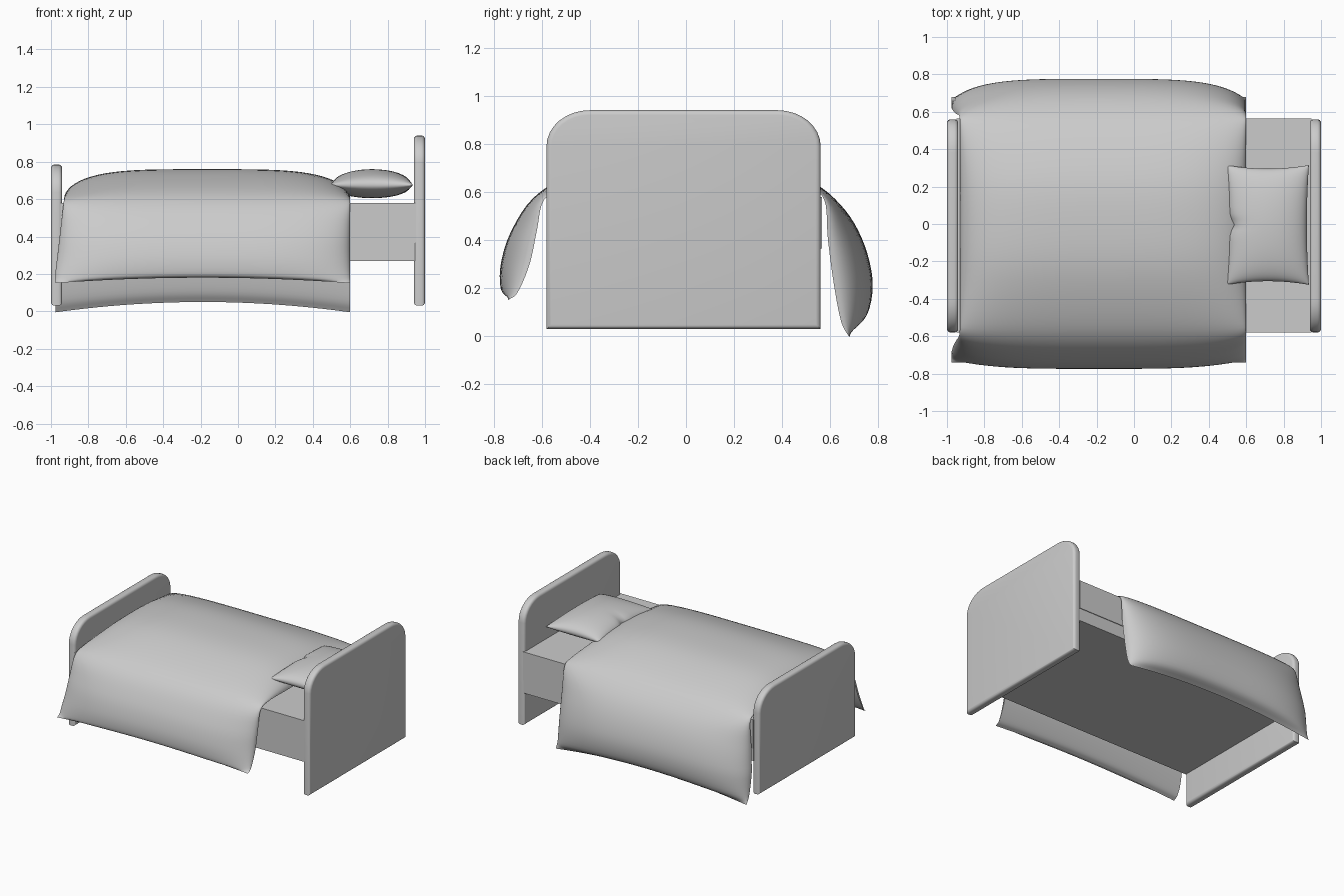
import bpy, bmesh, math
from mathutils import Vector

if "Cube" in bpy.data.objects:
    bpy.data.objects.remove(bpy.data.objects["Cube"], do_unlink=True)

grey = bpy.data.materials.new("plain grey")
grey.use_nodes = True
colour = (0.6, 0.6, 0.6, 1)
grey.diffuse_color = colour
grey.node_tree.nodes["Principled BSDF"].inputs["Base Color"].default_value = colour


def finish(name, bm, angle=40):
    bmesh.ops.recalc_face_normals(bm, faces=bm.faces)
    mesh = bpy.data.meshes.new(name)
    bm.to_mesh(mesh)
    bm.free()
    mesh.materials.append(grey)
    ob = bpy.data.objects.new(name, mesh)
    bpy.context.collection.objects.link(ob)
    bpy.ops.object.select_all(action="DESELECT")
    ob.select_set(True)
    bpy.context.view_layer.objects.active = ob
    bpy.ops.object.shade_smooth_by_angle(angle=math.radians(angle))
    return ob


def box(name, lo, hi):
    bm = bmesh.new()
    bmesh.ops.create_cube(bm, size=1)
    for v in bm.verts:
        v.co = [(a + b) / 2 + c * (b - a) for a, b, c in zip(lo, hi, v.co)]
    return finish(name, bm)


def end_board(name, x0, x1, top, y0=-0.58, y1=0.56, bottom=0.03, ry=0.18, rz=0.15):
    """Upright board with rounded top corners and softened rims."""
    arc = [math.pi / 2 * i / 8 for i in range(9)]
    outline = [(y0, bottom), (y1, bottom)]
    outline += [(y1 - ry + ry * math.cos(a), top - rz + rz * math.sin(a)) for a in arc]
    outline += [(y0 + ry - ry * math.cos(a), top - rz + rz * math.sin(a)) for a in reversed(arc)]
    bm = bmesh.new()
    cap = bm.faces.new([bm.verts.new((x0, y, z)) for y, z in outline])
    ext = bmesh.ops.extrude_face_region(bm, geom=[cap], use_keep_orig=True)
    for g in ext["geom"]:
        if isinstance(g, bmesh.types.BMVert):
            g.co.x = x1
    rims = [e for e in bm.edges if abs(e.verts[0].co.x - e.verts[1].co.x) < 1e-5]
    bmesh.ops.bevel(bm, geom=rims, offset=0.02, segments=4, profile=0.5, affect="EDGES")
    return finish(name, bm)


def spline(points, steps):
    """Smooth curve through the given points."""
    p = [Vector(q) for q in points]
    p = [2 * p[0] - p[1]] + p + [2 * p[-1] - p[-2]]
    out = []
    for a, b, c, d in zip(p, p[1:], p[2:], p[3:]):
        for i in range(steps):
            t = i / steps
            out.append(0.5 * (2 * b + (c - a) * t + (2 * a - 5 * b + 4 * c - d) * t ** 2
                              + (3 * b - a - 3 * c + d) * t ** 3))
    return out + [p[-2]]


def cushion(name, nu, nv, surface):
    """Two grids, upper and lower, welded along their shared rim."""
    bm = bmesh.new()
    for side in (1, -1):
        grid = [[bm.verts.new(surface(i / nu, j, side)) for j in range(nv + 1)]
                for i in range(nu + 1)]
        for i in range(nu):
            for j in range(nv):
                bm.faces.new((grid[i][j], grid[i + 1][j], grid[i + 1][j + 1], grid[i][j + 1]))
    bmesh.ops.remove_doubles(bm, verts=bm.verts, dist=0.0005)
    return finish(name, bm, 60)


# Bed frame, mattress and end boards
box("bed_base", (-0.95, -0.575, 0.27), (0.95, 0.56, 0.365))
box("mattress", (-0.95, -0.58, 0.365), (0.95, 0.565, 0.58))
end_board("headboard", 0.94, 1.0, 0.94)
end_board("footboard", -1.0, -0.94, 0.785)

# Duvet cross-sections, from front hem over the mattress to back hem
inner = spline([(-.74, .18), (-.70, .21), (-.65, .32), (-.62, .45), (-.59, .57), (-.5, .6),
                (-.25, .6), (0, .6), (.25, .6), (.5, .6), (.575, .57), (.59, .42),
                (.615, .25), (.645, .11), (.68, .05)], 5)
outer = spline([(-.74, .18), (-.77, .20), (-.77, .30), (-.73, .43), (-.64, .57), (-.5, .66),
                (-.25, .74), (0, .76), (.25, .74), (.5, .655), (.64, .55), (.73, .41),
                (.775, .24), (.755, .1), (.68, .05)], 5)


def duvet_point(s, j, side):
    u = math.sin((s - 0.5) * math.pi)
    puff = math.sqrt(max(0, 1 - u ** 4)) if side > 0 else 0
    y, z = inner[j].lerp(outer[j], puff)
    hang = max(0, 0.6 - z) / 0.5
    left = -0.93 - 0.045 * min(1, hang * 1.4)
    x = left + (0.6 - left) * (u + 1) / 2
    return x, y, z - (0.05 if y > 0 else 0.035) * u * u * hang


cushion("duvet", 40, len(inner) - 1, duvet_point)

# Pillow with pinched corners and a dimple in the inner edge
PILLOW_ROWS = 32


def pillow_point(s, j, side):
    u = math.sin((s - 0.5) * math.pi)
    v = math.sin((j / PILLOW_ROWS - 0.5) * math.pi)
    puff = ((1 - u * u) * (1 - v * v)) ** 0.45 if abs(u) < 1 and abs(v) < 1 else 0
    x = 0.715 + 0.22 * u * (1 - 0.05 * (1 - v * v))
    y = -0.005 + 0.32 * v * (1 - 0.06 * (1 - u * u))
    if u < 0:
        x += 0.03 * u * u * math.exp(-(v / 0.1) ** 2)
    return x, y, 0.675 + puff * (0.085 if side > 0 else -0.07)


cushion("pillow", 28, PILLOW_ROWS, pillow_point)
